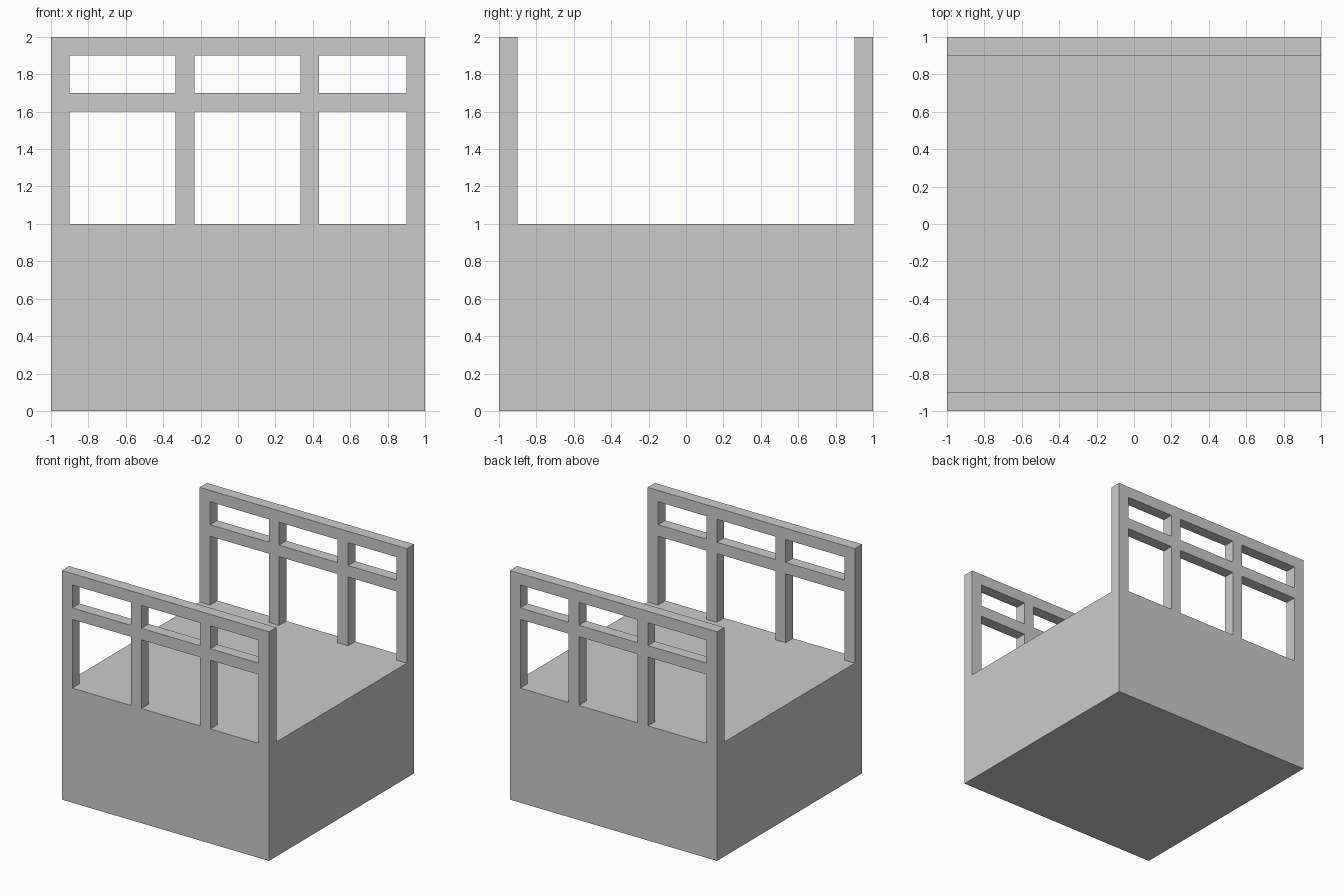
import bpy, bmesh, math

if "Cube" in bpy.data.objects:
    bpy.data.objects.remove(bpy.data.objects["Cube"])

def new_object(name, bm):
    mesh = bpy.data.meshes.new(name)
    bm.to_mesh(mesh)
    bm.free()
    obj = bpy.data.objects.new(name, mesh)
    bpy.context.collection.objects.link(obj)
    return obj

# Solid base block
bm = bmesh.new()
bmesh.ops.create_cube(bm, size=1)
for v in bm.verts:
    v.co = (v.co.x * 2, v.co.y * 2, v.co.z + 0.5)
new_object("base_block", bm)

# Window frame: grid of cells, leaving out the openings, extruded to thickness
xs = [-1, -0.9, -0.333, -0.233, 0.333, 0.433, 0.9, 1]
zs = [1, 1.6, 1.7, 1.9, 2]
bm = bmesh.new()
grid = [[bm.verts.new((x, -1, z)) for z in zs] for x in xs]
for i in range(len(xs) - 1):
    for j in range(len(zs) - 1):
        is_post = i % 2 == 0
        is_rail = j % 2 == 1
        if is_post or is_rail:
            bm.faces.new((grid[i][j], grid[i + 1][j], grid[i + 1][j + 1], grid[i][j + 1]))
result = bmesh.ops.extrude_face_region(bm, geom=bm.faces[:], use_keep_orig=True)
moved = [g for g in result["geom"] if isinstance(g, bmesh.types.BMVert)]
bmesh.ops.translate(bm, verts=moved, vec=(0, 0.1, 0))
bmesh.ops.recalc_face_normals(bm, faces=bm.faces[:])
frame = new_object("window_frames", bm)

# Matching frame on the back edge
mirror = frame.modifiers.new("mirror_to_back", 'MIRROR')
mirror.use_axis = (False, True, False)
